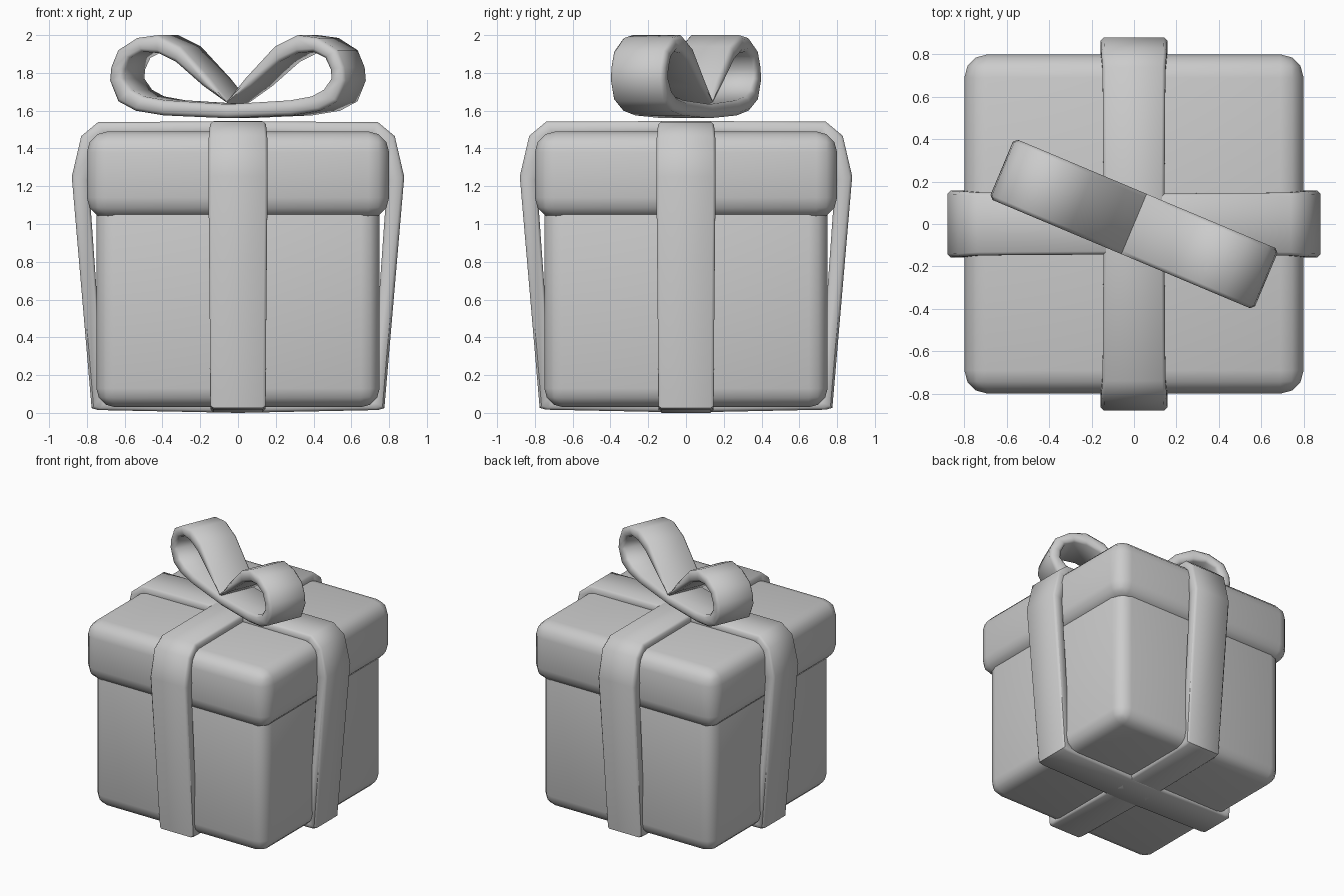
import bpy, bmesh
from math import radians
from mathutils import Vector

if "Cube" in bpy.data.objects:
    bpy.data.objects.remove(bpy.data.objects["Cube"])


def finish(bm, name, angle):
    bmesh.ops.recalc_face_normals(bm, faces=bm.faces)
    me = bpy.data.meshes.new(name)
    bm.to_mesh(me)
    bm.free()
    ob = bpy.data.objects.new(name, me)
    bpy.context.collection.objects.link(ob)
    bpy.ops.object.select_all(action='DESELECT')
    ob.select_set(True)
    bpy.context.view_layer.objects.active = ob
    bpy.ops.object.shade_smooth_by_angle(angle=radians(angle))
    return ob


def rounded_box(name, half, z0, z1, bevel):
    bm = bmesh.new()
    bmesh.ops.create_cube(bm, size=1)
    for v in bm.verts:
        v.co = (v.co.x * 2 * half, v.co.y * 2 * half, z0 + (v.co.z + 0.5) * (z1 - z0))
    bmesh.ops.bevel(bm, geom=bm.edges[:], offset=bevel, segments=3,
                    profile=0.5, affect='EDGES')
    return finish(bm, name, 40)


def band(name, half_profile, chamfer, angle):
    """Closed strap in the XZ plane. Half profile rows: outer x, z, inner x, z, half width.
    First and last rows lie on x = 0; the rest is mirrored."""
    rows = half_profile + [(-a, b, -c, d, w) for a, b, c, d, w in half_profile[-2:0:-1]]
    bm = bmesh.new()
    rings = []
    for ox, oz, ix, iz, w in rows:
        o, i = Vector((ox, 0, oz)), Vector((ix, 0, iz))
        f = min(chamfer / max((o - i).length, 1e-5), 0.4)
        section = [(0, w - chamfer), (f, w), (1 - f, w), (1, w - chamfer)]
        section += [(t, -y) for t, y in reversed(section)]
        rings.append([bm.verts.new(o.lerp(i, t) + Vector((0, y, 0))) for t, y in section])
    for a, b in zip(rings, rings[1:] + rings[:1]):
        for k in range(8):
            m = (k + 1) % 8
            bm.faces.new((a[k], a[m], b[m], b[k]))
    return finish(bm, name, angle)


# Box and lid
rounded_box("box_body", 0.75, 0.03, 1.2, 0.1)
rounded_box("box_lid", 0.80, 1.03, 1.49, 0.11)

# Two crossing ribbons that flare out around the lid
ribbon = [(0, 0.0, 0, 0.06, 0.145), (0.74, 0.015, 0.69, 0.07, 0.145),
          (0.775, 0.025, 0.71, 0.10, 0.145), (0.88, 1.25, 0.79, 1.23, 0.157),
          (0.83, 1.465, 0.75, 1.40, 0.155), (0.74, 1.54, 0.70, 1.46, 0.148),
          (0, 1.543, 0, 1.46, 0.143)]
band("ribbon_across", ribbon, 0.015, 50)
side = band("ribbon_front_to_back", ribbon, 0.015, 50)
side.rotation_euler.z = radians(90)
side.location.z = 0.002

# Two-loop bow, turned across the ribbons
bow_path = [(0, 1.56, 0, 1.634), (0.37, 1.575, 0.36, 1.655), (0.53, 1.60, 0.48, 1.675),
            (0.63, 1.65, 0.55, 1.71), (0.677, 1.76, 0.595, 1.77), (0.67, 1.83, 0.59, 1.82),
            (0.63, 1.92, 0.56, 1.88), (0.52, 1.985, 0.49, 1.912), (0.40, 2.0, 0.40, 1.905),
            (0.27, 1.94, 0.30, 1.86), (0.10, 1.77, 0.14, 1.73), (0, 1.655, 0, 1.638)]
bow = band("bow", [p + (0.154,) for p in bow_path], 0.018, 50)
bow.rotation_euler.z = radians(-22.8)
